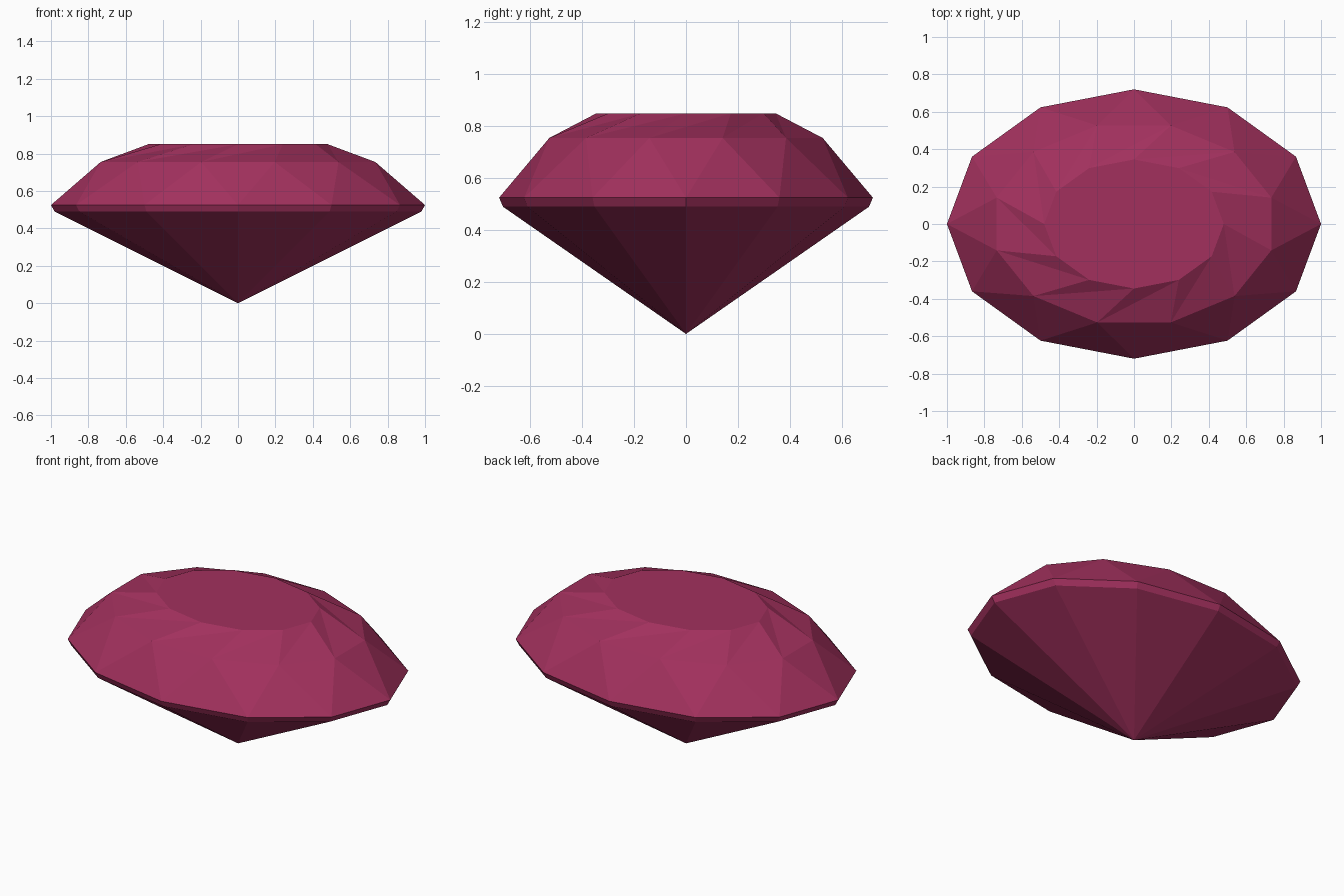
import bpy, bmesh
from math import cos, sin, pi

if "Cube" in bpy.data.objects:
    bpy.data.objects.remove(bpy.data.objects["Cube"], do_unlink=True)

SIDES = 12
STEP = 2 * pi / SIDES

ruby = bpy.data.materials.new("ruby_red")
ruby.use_nodes = True
colour = (0.36, 0.03, 0.11, 1)
ruby.diffuse_color = colour
ruby.node_tree.nodes["Principled BSDF"].inputs["Base Color"].default_value = colour

bm = bmesh.new()


def ring(rx, ry, z, turn=0.0):
    """Elliptical ring of vertices, turned by a fraction of one step."""
    return [bm.verts.new((rx * cos((i + turn) * STEP), ry * sin((i + turn) * STEP), z))
            for i in range(SIDES)]


def facet_band(low, high, lead):
    """Triangles between two rings; the upper ring runs ahead by lead vertices."""
    for i in range(SIDES):
        a, b = low[i], low[(i + 1) % SIDES]
        c, d = high[(i + lead) % SIDES], high[(i + lead + 1) % SIDES]
        bm.faces.new((a, b, d))
        bm.faces.new((a, d, c))


culet = bm.verts.new((0, 0, 0))
girdle_low = ring(0.98, 0.705, 0.49)
girdle = ring(1.0, 0.72, 0.525)
crown = ring(0.76, 0.545, 0.755, 0.5)
table = ring(0.48, 0.345, 0.85)

# Pavilion and girdle
for i in range(SIDES):
    j = (i + 1) % SIDES
    bm.faces.new((culet, girdle_low[j], girdle_low[i]))
    bm.faces.new((girdle_low[i], girdle_low[j], girdle[j], girdle[i]))

# Crown: straight lower facets, twisted upper facets, flat table
facet_band(girdle, crown, -1)
facet_band(crown, table, 1)
bm.faces.new(table)
bmesh.ops.recalc_face_normals(bm, faces=bm.faces)

mesh = bpy.data.meshes.new("oval_gem")
bm.to_mesh(mesh)
bm.free()
mesh.materials.append(ruby)
gem = bpy.data.objects.new("oval_gem", mesh)
bpy.context.collection.objects.link(gem)
